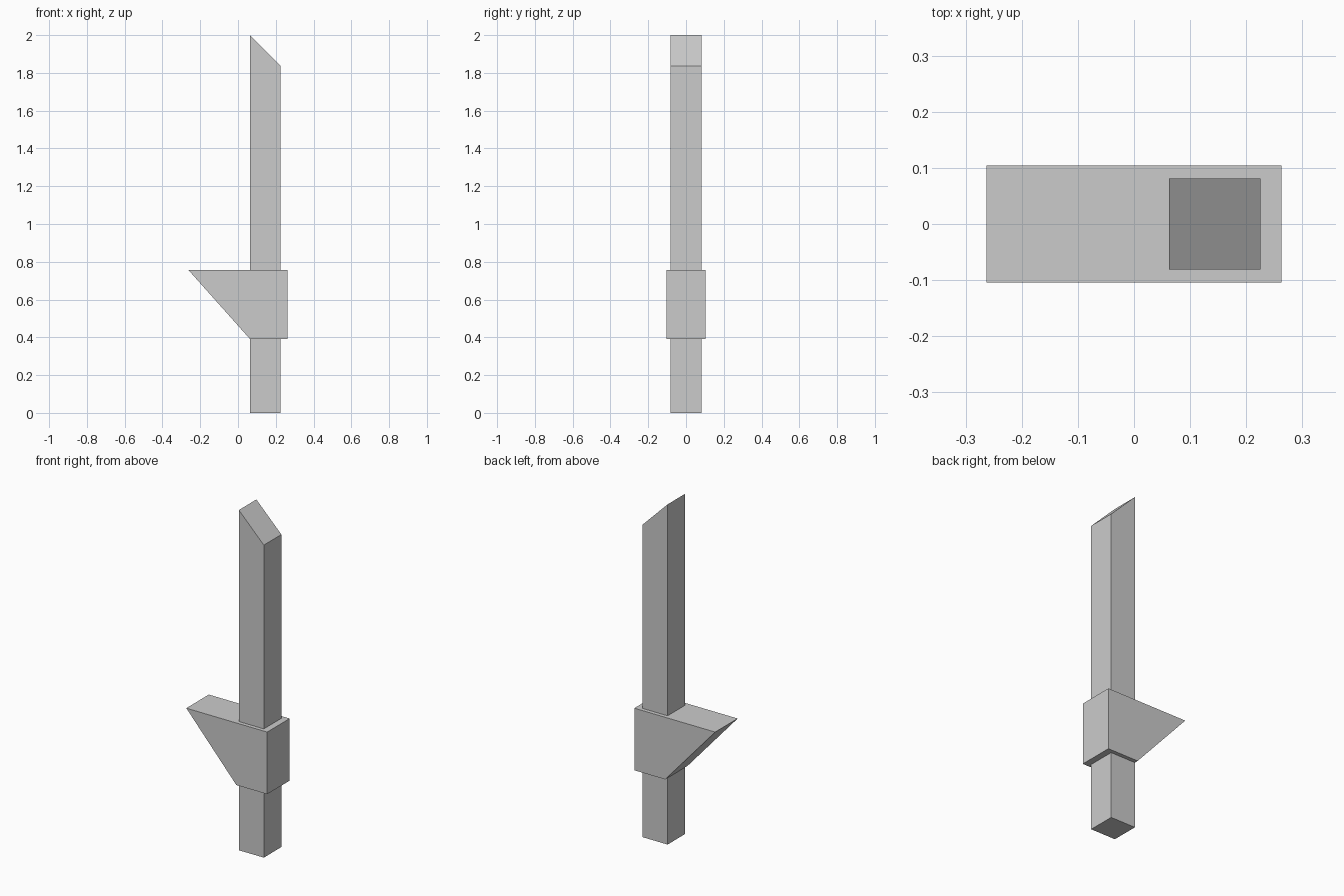
import bpy, bmesh

if "Cube" in bpy.data.objects:
    bpy.data.objects.remove(bpy.data.objects["Cube"])

Z_LOW, Z_HIGH = 0.392, 0.757      # bracket bottom and top
X0, X1 = 0.0625, 0.225            # post sides


def extrude_profile(name, profile, half_depth):
    """Solid from an x-z outline, extruded symmetrically along y."""
    bm = bmesh.new()
    face = bm.faces.new([bm.verts.new((x, -half_depth, z)) for x, z in profile])
    ext = bmesh.ops.extrude_face_region(bm, geom=[face])
    verts = [g for g in ext["geom"] if isinstance(g, bmesh.types.BMVert)]
    bmesh.ops.translate(bm, verts=verts, vec=(0, 2 * half_depth, 0))
    bmesh.ops.recalc_face_normals(bm, faces=bm.faces)
    mesh = bpy.data.meshes.new(name)
    bm.to_mesh(mesh)
    bm.free()
    obj = bpy.data.objects.new(name, mesh)
    bpy.context.collection.objects.link(obj)
    return obj


# Lower post
extrude_profile("lower_post", [(X0, 0), (X1, 0), (X1, Z_LOW), (X0, Z_LOW)], 0.0815)

# Wedge-shaped collar with a pointed overhang
extrude_profile("wedge_collar", [(X0, Z_LOW), (0.263, Z_LOW),
                                 (0.263, Z_HIGH), (-0.263, Z_HIGH)], 0.1045)

# Upper post with a slanted tip
extrude_profile("upper_post", [(X0, Z_HIGH), (X1, Z_HIGH),
                               (X1, 1.8375), (X0, 2.0)], 0.0815)
